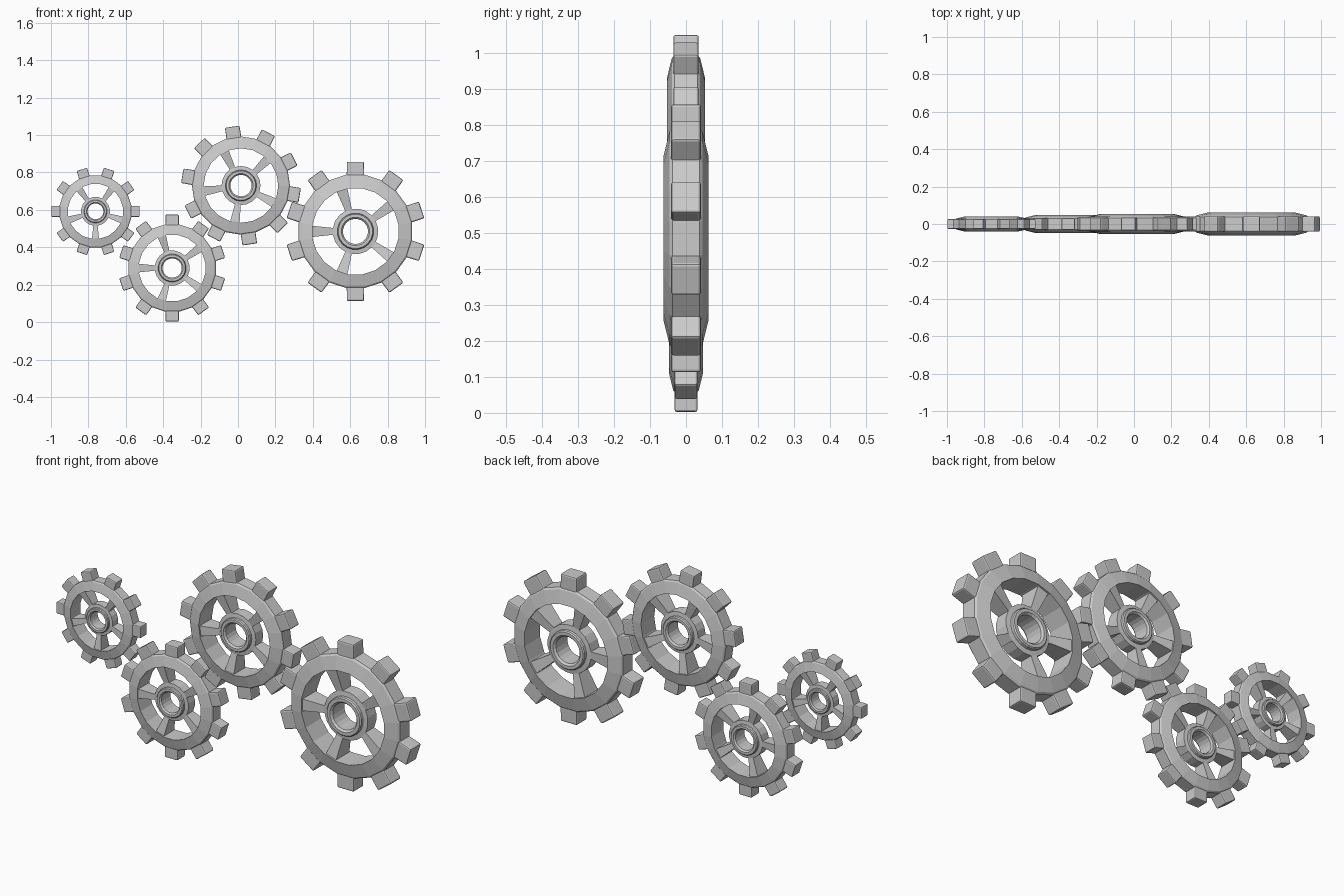
import bpy, bmesh
from math import sin, cos, pi, radians

if "Cube" in bpy.data.objects:
    bpy.data.objects.remove(bpy.data.objects["Cube"])

TEETH, SPOKES = 10, 5


def polar(r, a, w=0.0, y=0.0):
    # Point at radius r along angle a, shifted sideways by w, at depth y
    return (r * cos(a) - w * sin(a), y, r * sin(a) + w * cos(a))


def lathe(bm, half, segs, phase):
    # Ring with a closed cross-section mirrored front to back
    prof = half + [(r, -h) for r, h in reversed(half)]
    rings = [[bm.verts.new(polar(r, phase + 2 * pi * i / segs, 0, h)) for r, h in prof]
             for i in range(segs)]
    n = len(prof)
    for i in range(segs):
        a, b = rings[i], rings[(i + 1) % segs]
        for j in range(n):
            k = (j + 1) % n
            bm.faces.new((a[j], b[j], b[k], a[k]))


def bar(bm, a, sections, bevel=0.0):
    # Radial bar through two (radius, half width, half depth) sections
    loops = [[bm.verts.new(polar(r, a, sx * w, sy * h))
              for sx, sy in ((-1, -1), (1, -1), (1, 1), (-1, 1))]
             for r, w, h in sections]
    p, q = loops
    faces = [bm.faces.new(p), bm.faces.new(q[::-1])]
    for j in range(4):
        k = (j + 1) % 4
        faces.append(bm.faces.new((p[j], q[j], q[k], p[k])))
    if bevel:
        edges = list({e for f in faces for e in f.edges})
        bmesh.ops.bevel(bm, geom=edges, offset=bevel, segments=2,
                        profile=0.5, affect='EDGES')


def gear(name, x, z, radius, turn):
    turn = radians(turn)
    bm = bmesh.new()
    # Rim, thickest at its inner edge
    lathe(bm, [(0.233, 0.062), (0.299, 0.046), (0.307, 0.038)], 20, turn + radians(9))
    # Stepped hub with bore
    lathe(bm, [(0.067, 0.046), (0.076, 0.056), (0.092, 0.056), (0.097, 0.050),
               (0.098, 0.037), (0.122, 0.034)], 20, turn + radians(9))
    # Teeth
    for i in range(TEETH):
        bar(bm, turn + radians(18) + 2 * pi * i / TEETH,
            [(0.275, 0.047, 0.041), (0.372, 0.046, 0.041)], 0.007)
    # Spokes, flaring toward the rim
    for i in range(SPOKES):
        bar(bm, turn + pi + 2 * pi * i / SPOKES,
            [(0.108, 0.017, 0.032), (0.242, 0.031, 0.055)])
    bmesh.ops.recalc_face_normals(bm, faces=bm.faces)
    s = radius / 0.372
    bmesh.ops.scale(bm, vec=(s, s, s), verts=bm.verts)
    me = bpy.data.meshes.new(name)
    bm.to_mesh(me)
    bm.free()
    ob = bpy.data.objects.new(name, me)
    ob.location = (x, 0, z)
    bpy.context.collection.objects.link(ob)


gear("small_gear", -0.762, 0.592, 0.236, 18)
gear("lower_gear", -0.352, 0.289, 0.286, 0)
gear("upper_gear", 0.016, 0.730, 0.318, 8.5)
gear("large_gear", 0.628, 0.485, 0.372, 0)
